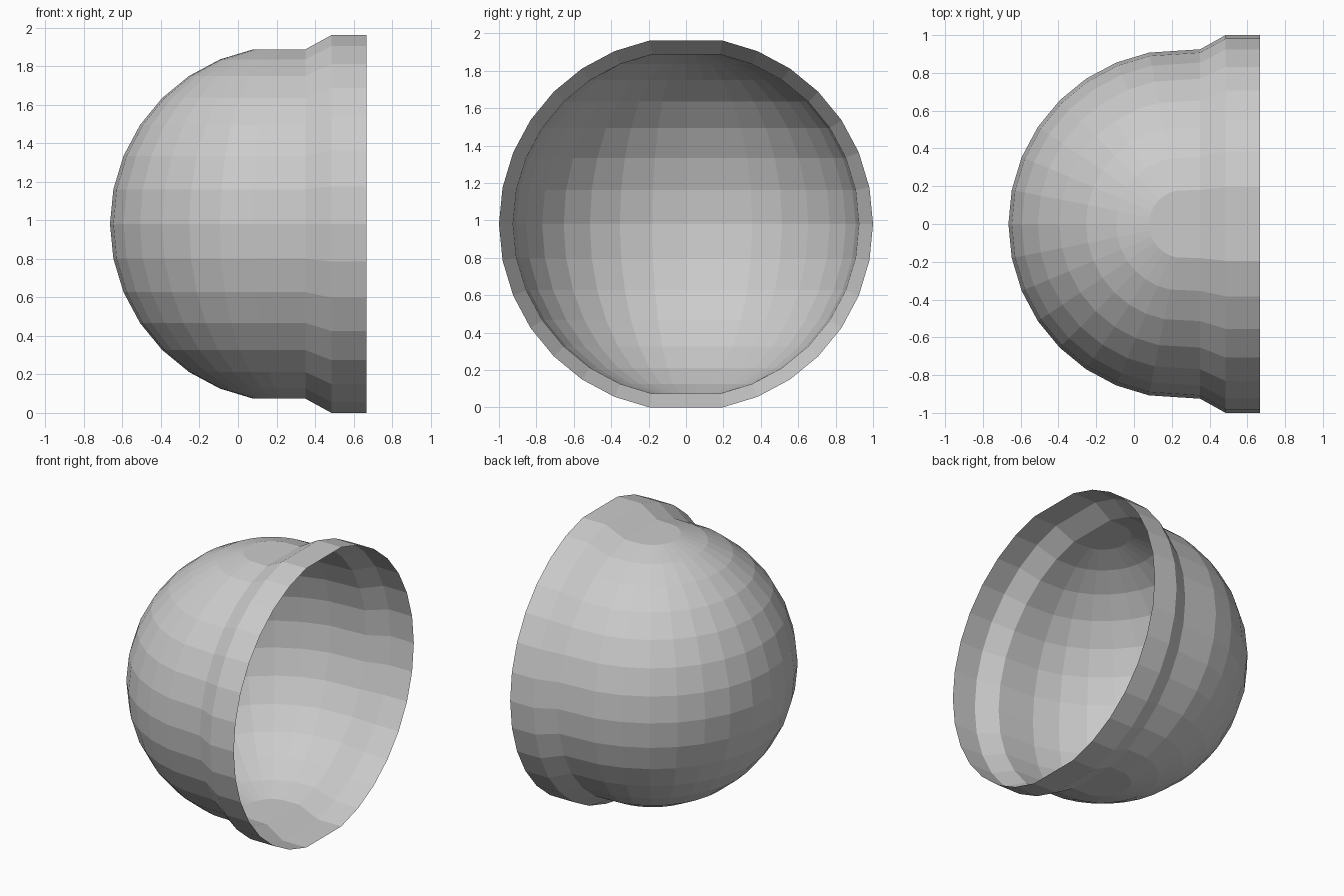
import bpy, bmesh, math

if "Cube" in bpy.data.objects:
    bpy.data.objects.remove(bpy.data.objects["Cube"])

STEP = math.radians(11.25)      # 32-sided facets
R, CX, CZ = 0.925, 0.26, 0.981  # bowl radius and centre
NECK_X = 0.35

bm = bmesh.new()


def column(radius, lon=None, x=None, side=1):
    """One pole-to-pole column of vertices, with the pole points left off."""
    verts = []
    for j in range(-7, 8):
        lat = j * STEP
        flat = radius * math.cos(lat)
        if lon is None:
            px, py = x, side * flat
        else:
            px, py = CX + flat * math.cos(lon), flat * math.sin(lon)
        verts.append(bm.verts.new((px, py, CZ + radius * math.sin(lat))))
    return verts


# Flared rim sections (x, radius) on both sides, bowl columns in between
rim = [(0.667, 1.0), (0.485, 1.0), (NECK_X, R)]
cols = [column(r, x=x, side=1) for x, r in rim]
cols += [column(R, lon=i * STEP) for i in range(9, 24)]
cols += [column(r, x=x, side=-1) for x, r in reversed(rim)]

# Curved wall
for a, b in zip(cols, cols[1:]):
    for j in range(14):
        bm.faces.new((a[j], b[j], b[j + 1], a[j + 1]))

# Flat top and bottom caps, stepping out to the rim
for j in (0, 14):
    bm.faces.new([c[j] for c in cols[2:-2]])
    for k in (0, 1):
        bm.faces.new((cols[k][j], cols[k + 1][j], cols[-2 - k][j], cols[-1 - k][j]))

# Normals face outward
bmesh.ops.recalc_face_normals(bm, faces=bm.faces[:])
bm.normal_update()
if sum(f.normal.x * f.calc_area() * (f.calc_center_median().x - CX) for f in bm.faces) < 0:
    bmesh.ops.reverse_faces(bm, faces=bm.faces[:])

mesh = bpy.data.meshes.new("flared_bowl")
bm.to_mesh(mesh)
bm.free()
bpy.context.collection.objects.link(bpy.data.objects.new("flared_bowl", mesh))
